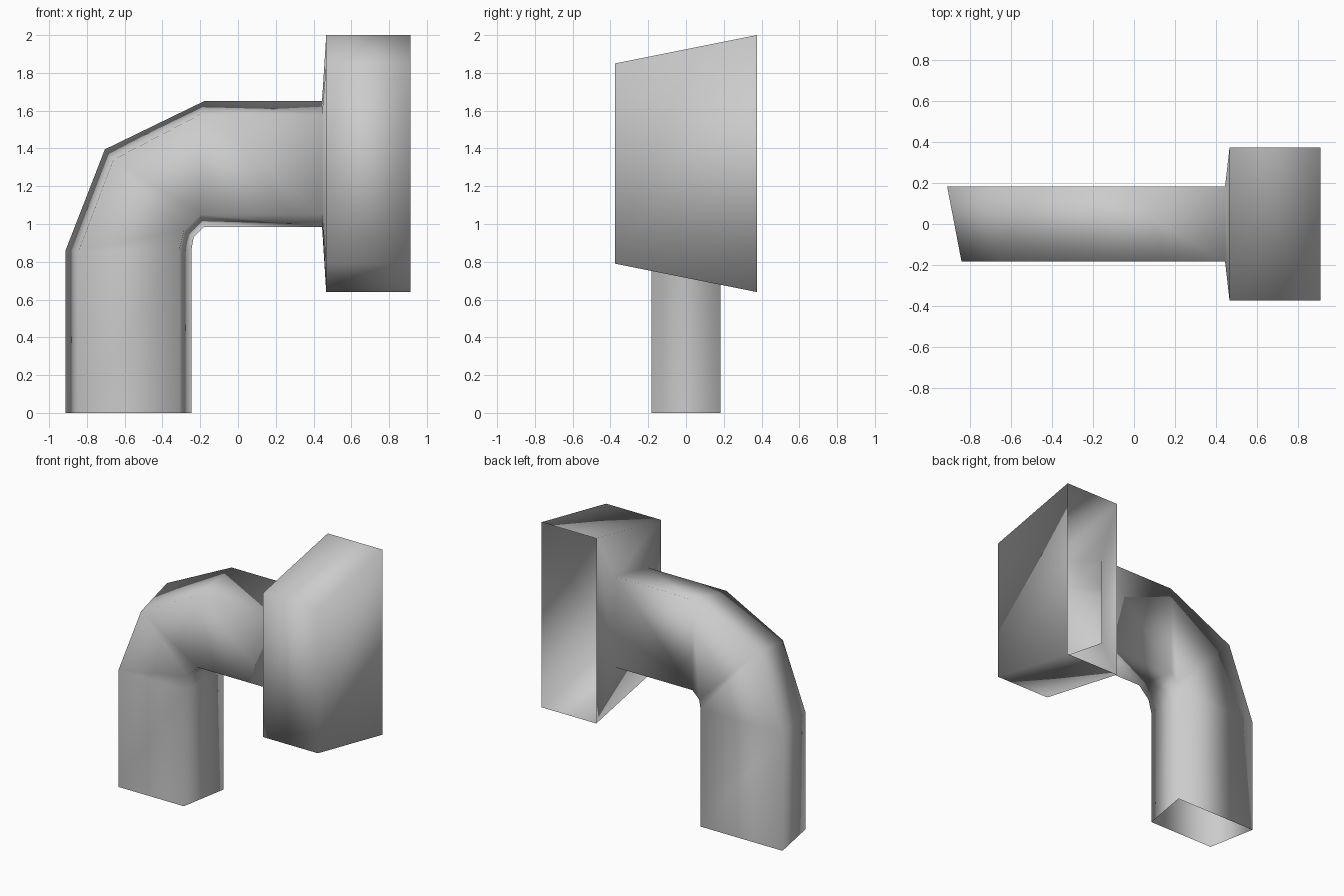
import bpy
import bmesh

cube = bpy.data.objects.get("Cube")
if cube:
    bpy.data.objects.remove(cube, do_unlink=True)

# One plain grey for the whole duct
grey = bpy.data.materials.new("light_grey")
grey.use_nodes = True
colour = (0.6, 0.6, 0.6, 1.0)
grey.diffuse_color = colour
grey.node_tree.nodes["Principled BSDF"].inputs["Base Color"].default_value = colour

PIPE, BOX = 0.183, 0.375   # half depths

# Cross-sections along the duct: half depth, then (x, z) of
# outer back, outer front, inner front and inner back corners
sections = [
    (PIPE, (-0.913, 0), (-0.843, 0), (-0.312, 0), (-0.247, 0)),
    (PIPE, (-0.913, 0.86), (-0.843, 0.86), (-0.312, 0.86), (-0.247, 0.86)),
    (PIPE, (-0.705, 1.395), (-0.66, 1.34), (-0.285, 0.965), (-0.235, 0.93)),
    (PIPE, (-0.18, 1.65), (-0.2, 1.58), (-0.2, 1.05), (-0.18, 0.985)),
    (PIPE, (0.445, 1.65), (0.445, 1.58), (0.445, 1.05), (0.445, 0.985)),
    (BOX, (0.467, 2), (0.467, 1.85), (0.467, 0.79), (0.467, 0.64)),
    (BOX, (0.912, 2), (0.912, 1.85), (0.912, 0.79), (0.912, 0.64)),
]

bm = bmesh.new()
rings = []
for depth, *corners in sections:
    sides = (depth, -depth, -depth, depth)
    rings.append([bm.verts.new((x, y, z)) for (x, z), y in zip(corners, sides)])

# Skin the bent pipe and end box; the box is open at the back
box_start = len(rings) - 2
for n, (a, b) in enumerate(zip(rings, rings[1:])):
    for i in range(4):
        j = (i + 1) % 4
        if n == box_start and i == 3:
            continue
        bm.faces.new((a[i], a[j], b[j], b[i]))

# Cap on the far side of the box; the foot of the pipe stays open
bm.faces.new(rings[-1])

for face in bm.faces:
    face.smooth = True

mesh = bpy.data.meshes.new("bent_duct")
bm.to_mesh(mesh)
bm.free()
mesh.materials.append(grey)
duct = bpy.data.objects.new("bent_duct", mesh)
bpy.context.collection.objects.link(duct)
